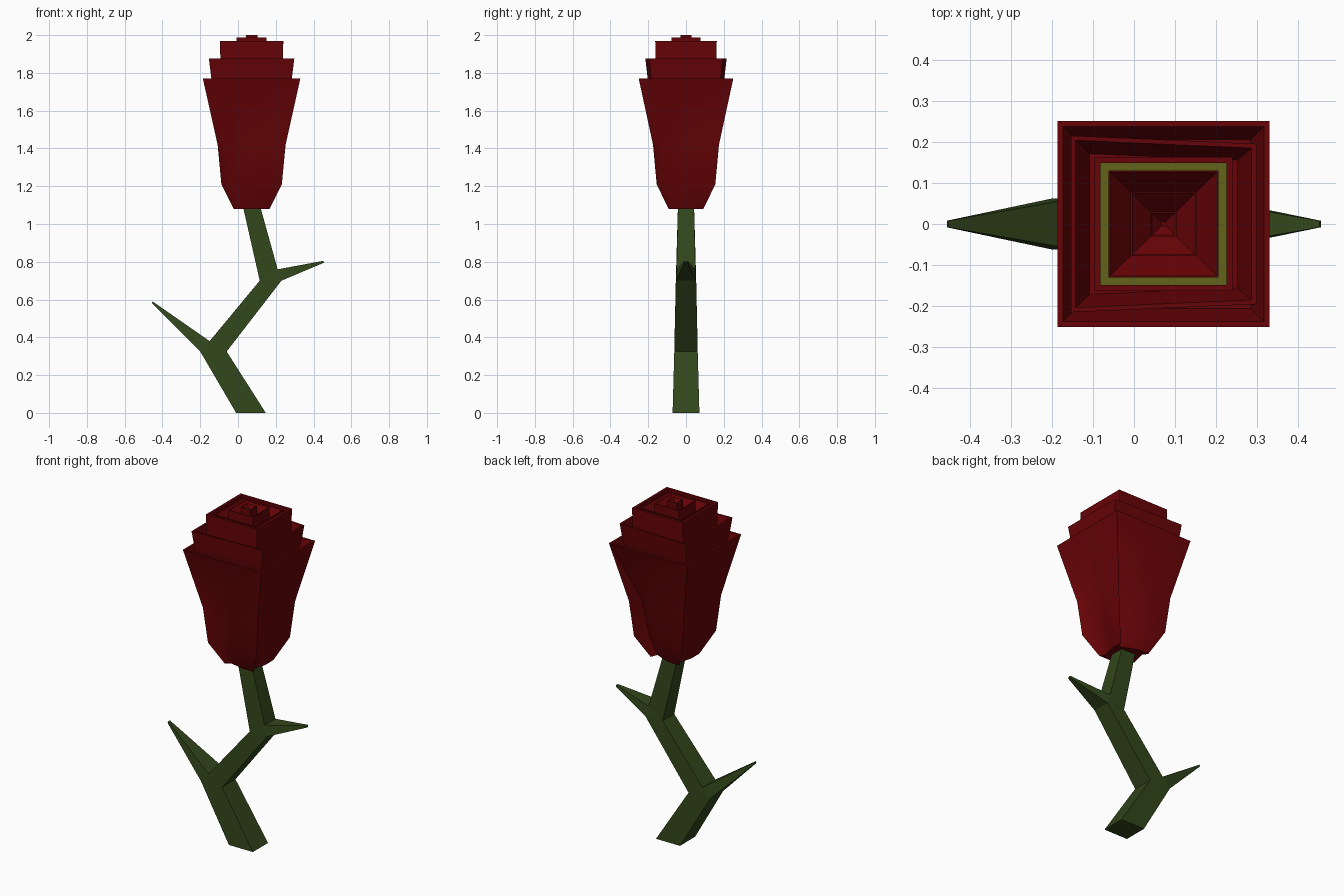
import bpy, bmesh
from mathutils import Vector

if "Cube" in bpy.data.objects:
    bpy.data.objects.remove(bpy.data.objects["Cube"])


def material(name, rgb):
    m = bpy.data.materials.new(name)
    m.diffuse_color = (*rgb, 1)
    m.use_nodes = True
    m.node_tree.nodes["Principled BSDF"].inputs["Base Color"].default_value = m.diffuse_color
    return m


RED = material("petal red", (0.136, 0.001, 0.002))
GREEN = material("stem green", (0.032, 0.062, 0.011))
OLIVE = material("olive heart", (0.125, 0.125, 0.010))
CX = 0.072  # flower axis


def finish(name, bm, mat, smooth=False):
    bmesh.ops.remove_doubles(bm, verts=bm.verts, dist=0.0004)
    bmesh.ops.recalc_face_normals(bm, faces=bm.faces)
    me = bpy.data.meshes.new(name)
    bm.to_mesh(me)
    bm.free()
    me.materials.append(mat)
    ob = bpy.data.objects.new(name, me)
    bpy.context.collection.objects.link(ob)
    if smooth:
        bpy.context.view_layer.objects.active = ob
        ob.select_set(True)
        bpy.ops.object.shade_smooth_by_angle(angle=0.95)
        ob.select_set(False)
    return ob


def petal_layer(name, rings, mat=RED, depth=0.97, taper=0.0, smooth=False):
    """Loft square rings (z, half width, tuck); tuck dents each side beside its left corner."""
    bm = bmesh.new()
    loops = []
    for z, h, tuck in rings:
        loop = []
        for side, (n, a) in enumerate((((0, -1), (1, 0)), ((1, 0), (0, 1)), ((0, 1), (-1, 0)), ((-1, 0), (0, -1)))):
            n, a = Vector(n), Vector(a)
            # the back side dips deepest, opening the back right corner
            along, dip = (0.45, 1.2) if side == 2 else (0.9, 0.6)
            for p in (n * (h - dip * tuck) - a * (h - along * tuck),
                      n * h + a * 0.02 * (tuck > 0),
                      n * h + a * h):
                loop.append(bm.verts.new((CX + p.x, p.y * (depth - taper * p.x / h), z)))
        loops.append(loop)
    for lo, hi in zip(loops, loops[1:]):
        for i in range(12):
            j = (i + 1) % 12
            bm.faces.new((lo[i], lo[j], hi[j], hi[i]))
    bm.faces.new(loops[0][::-1])
    bm.faces.new(loops[-1])
    return finish(name, bm, mat, smooth)


# Petal layers, each a wall with a thin rim and an inner slope
petal_layer("outer_petals", [(1.08, 0.095, 0.035), (1.21, 0.16, 0.075), (1.42, 0.18, 0.065),
                             (1.77, 0.258, 0), (1.77, 0.245, 0), (1.67, 0.212, 0)], smooth=True)
petal_layer("second_petals", [(1.66, 0.19, 0), (1.77, 0.213, 0), (1.875, 0.226, 0),
                              (1.875, 0.214, 0), (1.77, 0.18, 0)], depth=0.908, taper=0.044)
petal_layer("third_petals", [(1.68, 0.16, 0), (1.97, 0.168, 0), (1.97, 0.153, 0), (1.70, 0.153, 0)])
petal_layer("heart_floor", [(1.70, 0.155, 0), (1.80, 0.155, 0)], OLIVE)
petal_layer("inner_petals", [(1.69, 0.131, 0), (1.965, 0.134, 0), (1.965, 0.130, 0), (1.90, 0.08, 0)])
petal_layer("bud", [(1.88, 0.078, 0), (1.987, 0.08, 0), (1.987, 0.076, 0), (1.94, 0.032, 0)])
petal_layer("bud_tip", [(1.92, 0.03, 0), (2.0, 0.031, 0), (2.0, 0.028, 0), (1.975, 0.005, 0)])

# Stem with two thorns: outline points (x, z, half depth) in order
P = [(-0.01, 0, 0.071), (0.147, 0, 0.071), (-0.06, 0.325, 0.062), (0.23, 0.70, 0.054),
     (0.455, 0.795, 0.008), (0.452, 0.805, 0.008), (0.21, 0.76, 0.05), (0.11, 1.12, 0.042),
     (0.02, 1.12, 0.042), (0.115, 0.70, 0.054), (-0.15, 0.38, 0.061), (-0.452, 0.59, 0.008),
     (-0.456, 0.58, 0.008), (-0.20, 0.325, 0.062)]
CELLS = [(0, 1, 2, 13), (13, 2, 10), (13, 10, 11, 12), (10, 2, 3, 9), (9, 3, 6), (3, 4, 5, 6), (9, 6, 7, 8)]
bm = bmesh.new()
front = [bm.verts.new((x, -d, z)) for x, z, d in P]
back = [bm.verts.new((x, d, z)) for x, z, d in P]
for c in CELLS:
    bm.faces.new([front[i] for i in c])
    bm.faces.new([back[i] for i in reversed(c)])
for i in range(len(P)):
    j = (i + 1) % len(P)
    bm.faces.new((front[i], back[i], back[j], front[j]))
finish("thorny_stem", bm, GREEN)
